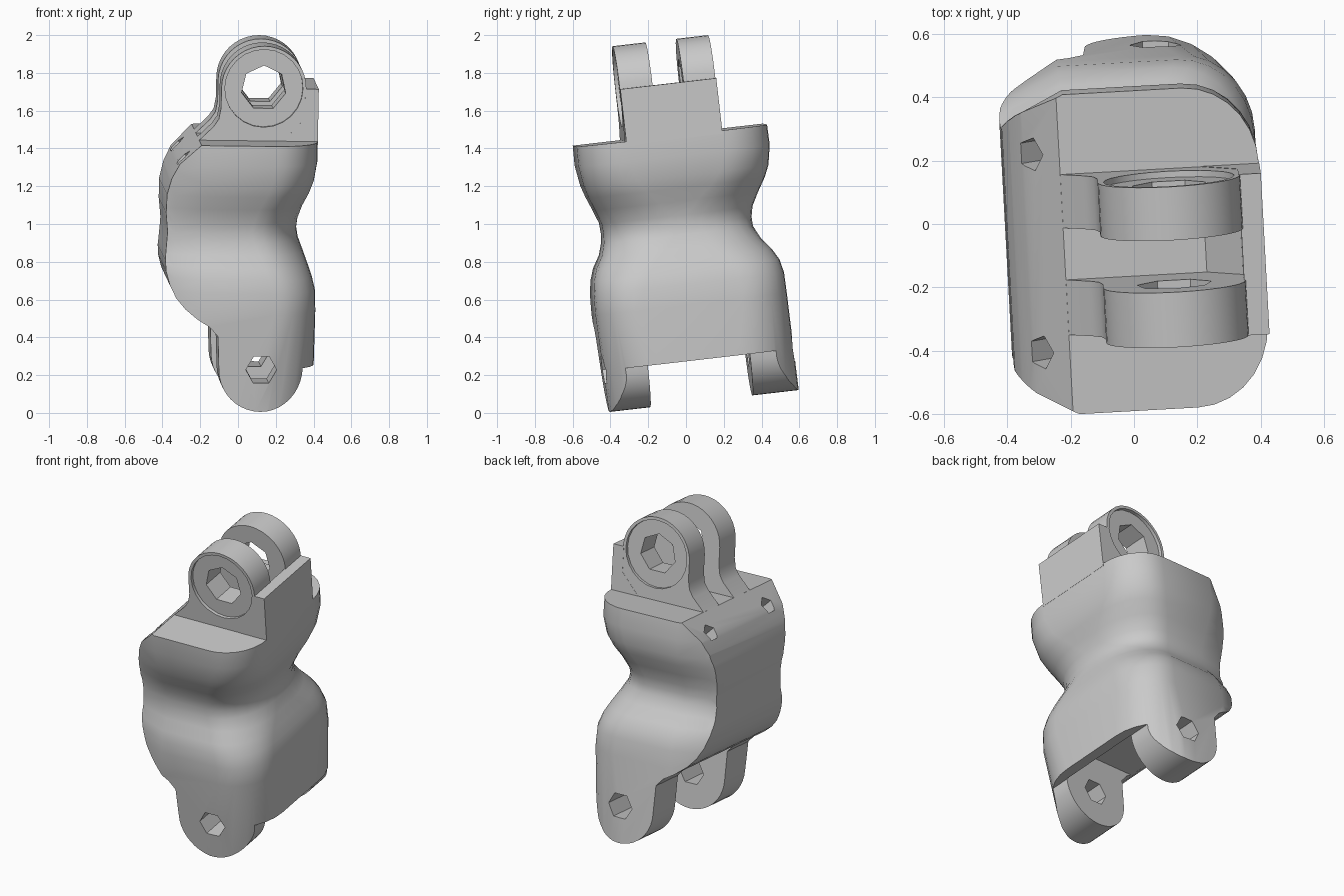
import bpy
import bmesh
from math import sin, cos, pi, radians
from mathutils import Matrix, Vector

cube = bpy.data.objects.get("Cube")
if cube:
    bpy.data.objects.remove(cube)

grey = bpy.data.materials.new("plain grey")
grey.use_nodes = True
tone = (0.59, 0.59, 0.59, 1)
grey.diffuse_color = tone
grey.node_tree.nodes["Principled BSDF"].inputs["Base Color"].default_value = tone

MID = -0.03        # middle of the depth
EYE_X = 0.108      # hinge axis
EYE_R = 0.225      # hinge outer radius
TOP_Z, LOW_Z = 0.757, -0.715


def finish(name, bm):
    bmesh.ops.recalc_face_normals(bm, faces=bm.faces)
    mesh = bpy.data.meshes.new(name)
    bm.to_mesh(mesh)
    bm.free()
    mesh.materials.append(grey)
    ob = bpy.data.objects.new(name, mesh)
    bpy.context.collection.objects.link(ob)
    return ob


def prism(name, outline, y0, y1):
    """Side-to-side outline (x, z) extruded through the depth."""
    bm = bmesh.new()
    face = bm.faces.new([bm.verts.new((x, y0, z)) for x, z in outline])
    new = bmesh.ops.extrude_face_region(bm, geom=[face])["geom"]
    verts = [v for v in new if isinstance(v, bmesh.types.BMVert)]
    bmesh.ops.translate(bm, verts=verts, vec=(0, y1 - y0, 0))
    return finish(name, bm)


def rod(name, centre, axis, radius, length, sides, turn=0):
    bm = bmesh.new()
    turned = Vector(axis).to_track_quat("Z", "Y").to_matrix().to_4x4()
    place = Matrix.Translation(centre) @ turned @ Matrix.Rotation(turn, 4, "Z")
    bmesh.ops.create_cone(bm, cap_ends=True, segments=sides, radius1=radius,
                          radius2=radius, depth=length, matrix=place)
    return finish(name, bm)


def combine(ob, tool, operation="DIFFERENCE"):
    mod = ob.modifiers.new("cut", "BOOLEAN")
    mod.operation, mod.object, mod.solver = operation, tool, "EXACT"
    bpy.context.view_layer.objects.active = ob
    bpy.ops.object.modifier_apply(modifier=mod.name)
    bpy.data.objects.remove(tool)


def arc(cx, cz, r, start, end, steps):
    angles = [radians(start + (end - start) * i / steps) for i in range(steps + 1)]
    return [(cx + r * cos(a), cz + r * sin(a)) for a in angles]


def half_plan(edge, right, start, waist):
    """One half of a plan section: left chamfer, flat, rounded right corner."""
    sign = 1 if edge > 0 else -1
    left = 1 - 0.6 * waist
    inset = [(-0.45, 0.14 * left), (-0.36, 0.075 * left), (-0.21, 0)]
    inset += [(start + (right - start) * sin(a), (0.42 - start) * (1 - cos(a)))
              for a in (i * pi / 14 for i in range(8))]
    return [(x, edge - sign * d) for x, d in inset]


# Body: waisted loft of plan sections (height, front, back, right side)
levels = [(0.477, -0.538, 0.478, 0.398), (0.37, -0.54, 0.48, 0.398),
          (0.263, -0.523, 0.462, 0.383), (0.2, -0.503, 0.436, 0.363),
          (0.13, -0.475, 0.396, 0.333), (0.055, -0.447, 0.358, 0.31),
          (0, -0.443, 0.347, 0.304), (-0.05, -0.447, 0.348, 0.312),
          (-0.116, -0.467, 0.38, 0.337), (-0.18, -0.505, 0.43, 0.36),
          (-0.24, -0.525, 0.463, 0.381), (-0.31, -0.537, 0.478, 0.398),
          (-0.42, -0.541, 0.48, 0.402), (-1, -0.521, 0.49, 0.402)]
bm = bmesh.new()
rings = []
for z, front, back, right in levels:
    waist = (0.402 - right) / 0.1
    start = 0.17 - 0.12 * waist if z > -0.9 else 0.07
    plan = half_plan(back, right, start, waist)
    plan += half_plan(front, right, start, waist)[::-1]
    rings.append([bm.verts.new((x, y, z)) for x, y in plan])
for low, high in zip(rings, rings[1:]):
    for i in range(len(low)):
        j = (i + 1) % len(low)
        bm.faces.new((low[i], low[j], high[j], high[i]))
bm.faces.new(rings[0])
bm.faces.new(rings[-1])
body = finish("body", bm)

# Trim the body to its left contour and the lower hinge arch
contour = [(0.5, 0.6), (-0.23, 0.6), (-0.23, 0.477), (-0.34, 0.37),
           (-0.38, 0.29), (-0.403, 0.2), (-0.405, 0.1), (-0.395, 0),
           (-0.405, -0.15), (-0.40, -0.21), (-0.38, -0.28), (-0.347, -0.345),
           (-0.30, -0.40), (-0.237, -0.45), (-0.17, -0.49), (-0.125, -0.54)]
contour += arc(EYE_X, LOW_Z, EYE_R, 180, 360, 20) + [(0.5, LOW_Z)]
combine(body, prism("contour", contour, -1, 1), "INTERSECT")

# Gap between the lower lugs and the pin holes through them
gap = [(-0.6, -0.47), (0.335, -0.47), (0.335, -1.2), (-0.6, -1.2)]
combine(body, prism("lower_gap", gap, MID - 0.275, MID + 0.27))
combine(body, rod("lower_pin", (EYE_X, 0, LOW_Z), (0, 1, 0), 0.082, 3, 6, pi / 6))

# Screw holes in the sloping left shoulder
for s in (-1, 1):
    combine(body, rod("screw", (-0.315, MID + s * 0.315, 0.385), (-1, 0, 1),
                      0.055, 0.2, 5))

# Upper lugs: arch with a flared foot, pin hole and shallow round recess
lug = arc(EYE_X, TOP_Z, EYE_R, 0, 180, 20)
lug += [(-0.117, 0.65), (-0.128, 0.59), (-0.155, 0.55), (-0.247, 0.46), (0.36, 0.46)]
lugs = []
for name, y0, y1, outer in (("upper_lug_front", -0.285, -0.11, -0.285),
                            ("upper_lug_back", 0.055, 0.225, 0.225)):
    ob = prism(name, lug, y0, y1)
    combine(ob, rod("recess", (EYE_X, outer, TOP_Z), (0, 1, 0), 0.207, 0.04, 24))
    combine(ob, rod("upper_pin", (EYE_X, 0, TOP_Z), (0, 1, 0), 0.12, 2, 7))
    lugs.append(ob)

# Stop wall joining the upper lugs
wall = prism("upper_stop_wall", [(0.2, 0.46), (0.328, 0.60), (0.328, 0.756),
                                 (0.399, 0.756), (0.399, 0.46)], -0.286, 0.226)

# Smooth shading and the overall lean
for ob in [body, wall] + lugs:
    bpy.ops.object.select_all(action="DESELECT")
    ob.select_set(True)
    bpy.context.view_layer.objects.active = ob
    bpy.ops.object.shade_smooth_by_angle(angle=radians(32))
    ob.rotation_euler = (radians(6.6), radians(0.7), radians(3.2))
    ob.location = (0, 0, 1)
